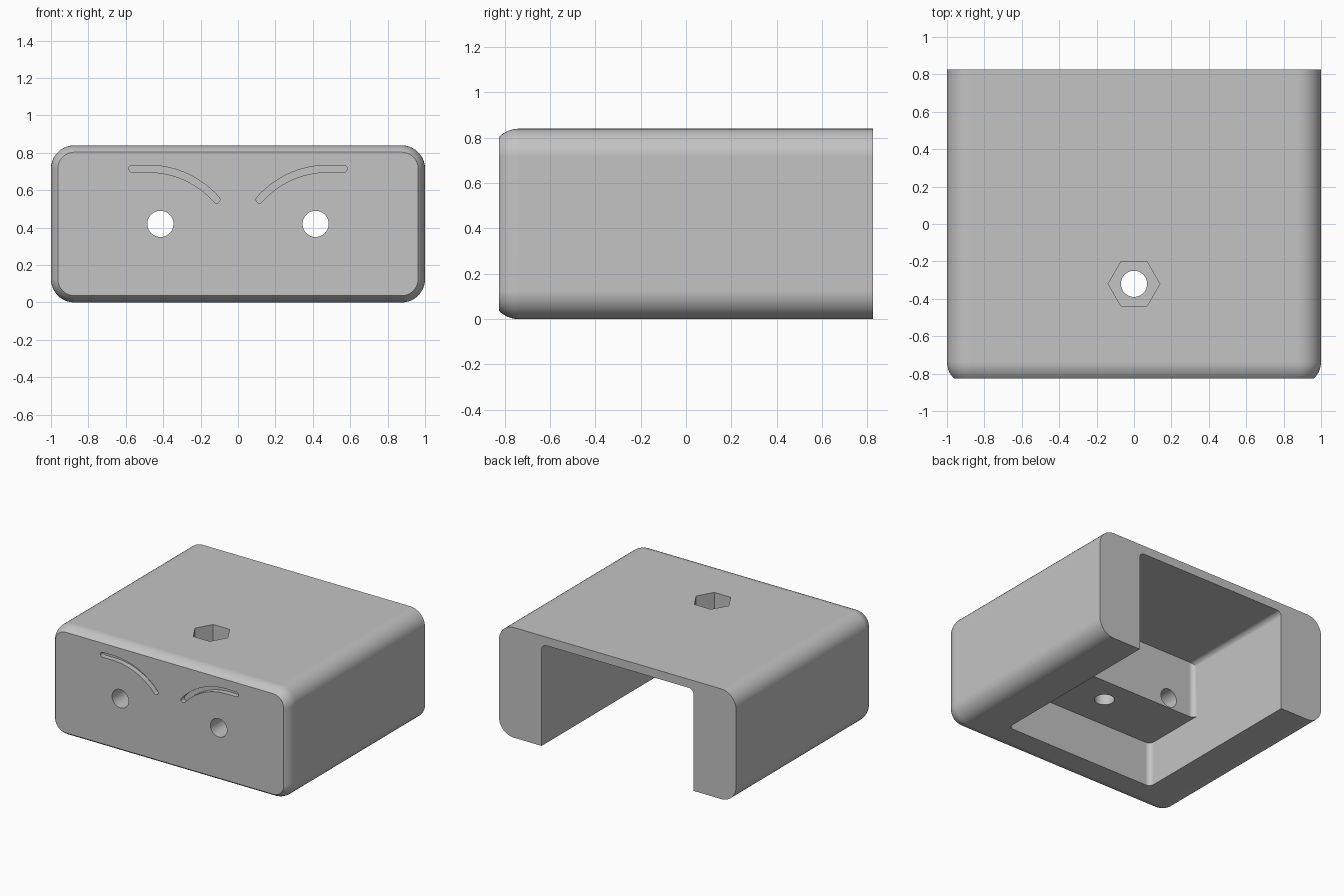
import bpy
import bmesh
from math import sin, cos, pi, radians
from mathutils import Matrix, Vector

cube = bpy.data.objects.get("Cube")
if cube:
    bpy.data.objects.remove(cube, do_unlink=True)

HALF_X, HALF_Y, HEIGHT, ROUND = 1.0, 0.825, 0.84, 0.125

grey = bpy.data.materials.new("plain grey")
grey.use_nodes = True
grey.diffuse_color = (0.55, 0.55, 0.55, 1)
grey.node_tree.nodes["Principled BSDF"].inputs["Base Color"].default_value = (0.55, 0.55, 0.55, 1)


def make_object(name, bm):
    bmesh.ops.recalc_face_normals(bm, faces=bm.faces)
    mesh = bpy.data.meshes.new(name)
    bm.to_mesh(mesh)
    bm.free()
    obj = bpy.data.objects.new(name, mesh)
    bpy.context.collection.objects.link(obj)
    mesh.materials.append(grey)
    return obj


def loft(name, rings):
    """Skin a list of equal point rings and cap both ends."""
    bm = bmesh.new()
    loops = [[bm.verts.new(p) for p in ring] for ring in rings]
    n = len(loops[0])
    for a, b in zip(loops, loops[1:]):
        for i in range(n):
            j = (i + 1) % n
            bm.faces.new((a[i], a[j], b[j], b[i]))
    bm.faces.new(loops[0])
    bm.faces.new(loops[-1])
    return make_object(name, bm)


def body_ring(y, inset, steps=10):
    r = ROUND - inset
    points = []
    for k, (sx, sz) in enumerate([(1, 1), (-1, 1), (-1, -1), (1, -1)]):
        cx = sx * (HALF_X - ROUND)
        cz = HEIGHT / 2 + sz * (HEIGHT / 2 - ROUND)
        for i in range(steps + 1):
            a = (k + i / steps) * pi / 2
            points.append((cx + r * cos(a), y, cz + r * sin(a)))
    return points


def box_cutter(name, low, high, rounded, r=0.04):
    """Box whose edges chosen by the rule are rounded."""
    bm = bmesh.new()
    low, high = Vector(low), Vector(high)
    size = high - low
    bmesh.ops.create_cube(bm, size=1, matrix=Matrix.Translation((low + high) / 2) @ Matrix.Diagonal((*size, 1)))
    edges = [e for e in bm.edges if rounded((e.verts[0].co + e.verts[1].co) / 2)]
    bmesh.ops.bevel(bm, geom=edges, offset=r, segments=6, profile=0.5, affect='EDGES')
    return make_object(name, bm)


def prism_cutter(name, sides, radius, depth, matrix):
    bm = bmesh.new()
    bmesh.ops.create_cone(bm, cap_ends=True, segments=sides, radius1=radius, radius2=radius,
                          depth=depth, matrix=matrix)
    return make_object(name, bm)


def brow_cutter(name, side, half=0.0185, depth=0.04):
    """Slot with round ends: short straight run, then a falling arc."""
    r, cx, cz, end = 0.486, 0.48, 0.229, radians(48.7)
    path = [Vector((0.565, cz + r))]
    path += [Vector((cx - r * sin(end * i / 20), cz + r * cos(end * i / 20))) for i in range(21)]
    upper, lower = [], []
    for i, p in enumerate(path):
        t = (path[min(i + 1, len(path) - 1)] - path[max(i - 1, 0)]).normalized()
        normal = Vector((t.y, -t.x))
        upper.append(p + normal * half)
        lower.append(p - normal * half)

    def cap(center, start):
        d = start - center
        turn = [Matrix.Rotation(-pi * i / 8, 2) @ d for i in range(1, 8)]
        return [center + v for v in turn]

    outline = upper + cap(path[-1], upper[-1])[::1] + lower[::-1] + cap(path[0], lower[0])
    # Caps must bulge away from the slot, whichever way the path turns
    if (cap(path[-1], upper[-1])[3] - path[-1]).dot(path[-1] - path[-2]) < 0:
        flip = lambda c, pts: [c + (c - p) for p in pts][::-1]
        outline = (upper + flip(path[-1], cap(path[-1], upper[-1])) + lower[::-1]
                   + flip(path[0], cap(path[0], lower[0])))
    rings = [[(side * p.x, y, p.y) for p in outline] for y in (-HALF_Y - 0.05, -HALF_Y + depth)]
    return loft(name, rings)


# Shell with a rounded rim that stops at the flat front face
rings = []
for i in range(9):
    t = radians(45) * (1 - i / 8)
    rings.append(body_ring(-HALF_Y + ROUND * (sin(radians(45)) - sin(t)), ROUND * (1 - cos(t))))
rings.append(body_ring(HALF_Y, 0))
housing = loft("housing", rings)

# Main bay, open at the back and below
wall, step_y, front_y, roof, ledge = 0.64, -0.12, -0.59, 0.775, 0.34
cutters = [
    box_cutter("main_bay_cutter", (-wall, step_y, -0.2), (wall, 1.1, roof),
               lambda m: (abs(m.x) > 0.6 and m.z > 0 and (m.y < 0 or m.z > 0.7) and m.y < 1)
               or (abs(m.x) > 0.6 and m.y < 0)),
    box_cutter("low_bay_cutter", (-wall, front_y, -0.2), (wall, 0.3, ledge),
               lambda m: abs(m.x) > 0.6 and m.y < -0.5),
]

# Nut recess and bolt hole
bolt_y = -0.32
cutters.append(prism_cutter("nut_recess_cutter", 6, 0.138, 0.5,
                            Matrix.Translation((0, bolt_y, HEIGHT + 0.03)) @ Matrix.Rotation(pi / 2, 4, 'Z')))
cutters.append(prism_cutter("bolt_hole_cutter", 40, 0.07, 1.6, Matrix.Translation((0, bolt_y, 0.5))))

# Eye holes and brow grooves
for side, label in ((1, "left"), (-1, "right")):
    place = Matrix.Translation((side * 0.415, -0.5, 0.42)) @ Matrix.Rotation(pi / 2, 4, 'X')
    cutters.append(prism_cutter(label + "_eye_cutter", 40, 0.07, 0.9, place))
    cutters.append(brow_cutter(label + "_brow_cutter", side))

bpy.context.view_layer.objects.active = housing
for cutter in cutters:
    mod = housing.modifiers.new(cutter.name, 'BOOLEAN')
    mod.operation = 'DIFFERENCE'
    mod.solver = 'EXACT'
    mod.object = cutter
    bpy.ops.object.modifier_apply(modifier=mod.name)
    bpy.data.objects.remove(cutter, do_unlink=True)

# Smooth rounds, crisp edges
bpy.ops.object.select_all(action='DESELECT')
housing.select_set(True)
bpy.ops.object.shade_smooth_by_angle(angle=radians(30))
weighted = housing.modifiers.new("flat_face_normals", 'WEIGHTED_NORMAL')
weighted.keep_sharp = True
